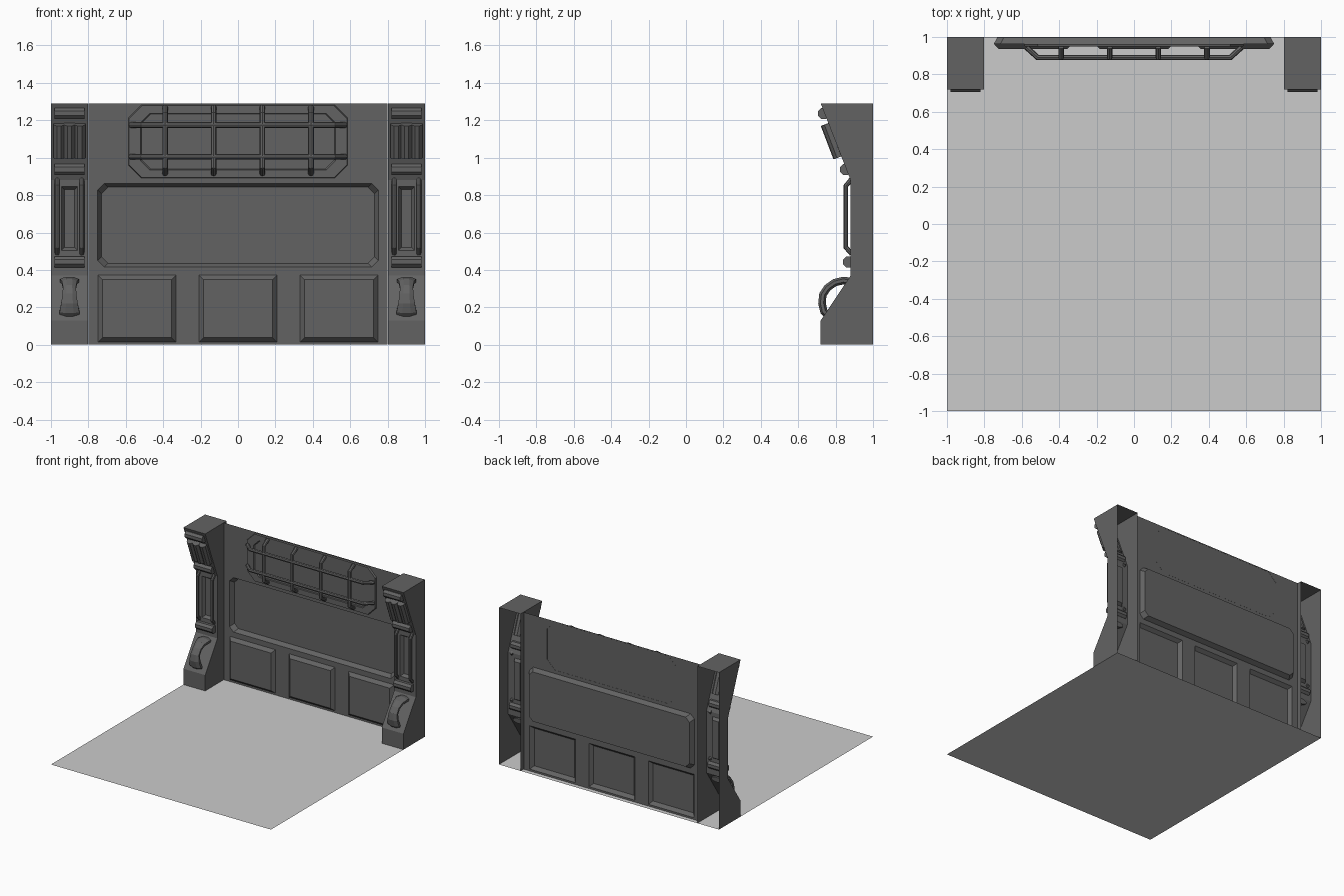
import bpy, bmesh, math
from mathutils import Vector, Matrix

if "Cube" in bpy.data.objects:
    bpy.data.objects.remove(bpy.data.objects["Cube"])

WALL = 0.962


def material(name, v):
    m = bpy.data.materials.new(name)
    m.diffuse_color = (v, v, v, 1)
    m.use_nodes = True
    m.node_tree.nodes["Principled BSDF"].inputs["Base Color"].default_value = m.diffuse_color
    return m


DARK = material("dark_grey", 0.124)
MID = material("floor_grey", 0.56)


def finish(name, bm, mirror=False, mat=DARK):
    me = bpy.data.meshes.new(name)
    bm.to_mesh(me)
    bm.free()
    me.materials.append(mat)
    ob = bpy.data.objects.new(name, me)
    bpy.context.collection.objects.link(ob)
    if mirror:
        ob.modifiers.new("mirror", 'MIRROR')
    return ob


def outline(x0, x1, z0, z1, c=0.0):
    """Rectangle in x/z, with corners cut by c."""
    if c == 0:
        return [(x0, z0), (x1, z0), (x1, z1), (x0, z1)]
    return [(x0 + c, z0), (x1 - c, z0), (x1, z0 + c), (x1, z1 - c),
            (x1 - c, z1), (x0 + c, z1), (x0, z1 - c), (x0, z0 + c)]


def ring(bm, pts, y):
    return [bm.verts.new((x, y, z)) for x, z in pts]


def bridge(bm, a, b):
    for i in range(len(a)):
        j = (i + 1) % len(a)
        bm.faces.new((a[i], a[j], b[j], b[i]))


def plate(bm, outer, y, panels):
    """Flat sheet with bevelled panels pushed in or out: (x0,x1,z0,z1,cut,inset,new_y)."""
    loops = [ring(bm, outer, y)]
    for x0, x1, z0, z1, c, i, ny in panels:
        a = ring(bm, outline(x0, x1, z0, z1, c), y)
        b = ring(bm, outline(x0 + i, x1 - i, z0 + i, z1 - i, c), ny)
        bridge(bm, a, b)
        bm.faces.new(b)
        loops.append(a)
    edges = []
    for lp in loops:
        for i in range(len(lp)):
            v, w = lp[i], lp[(i + 1) % len(lp)]
            edges.append(bm.edges.get((v, w)) or bm.edges.new((v, w)))
    bmesh.ops.triangle_fill(bm, use_beauty=True, edges=edges, normal=(0, -1, 0))


def rods(name, paths, radius):
    cu = bpy.data.curves.new(name, 'CURVE')
    cu.dimensions = '3D'
    cu.bevel_depth = radius
    cu.bevel_resolution = 2
    cu.use_fill_caps = True
    cu.materials.append(DARK)
    for path in paths:
        sp = cu.splines.new('POLY')
        sp.points.add(len(path) - 1)
        for p, co in zip(sp.points, path):
            p.co = (*co, 1)
        sp.use_smooth = False
    ob = bpy.data.objects.new(name, cu)
    bpy.context.collection.objects.link(ob)


# Floor sheet
bm = bmesh.new()
bmesh.ops.create_grid(bm, x_segments=1, y_segments=1, size=1)
finish("floor", bm, mat=MID)

# Wall sheet: long recessed panel above three raised panels
bm = bmesh.new()
panels = [(-0.75, 0.75, 0.415, 0.862, 0.035, 0.02, 0.998)]
panels += [(c - 0.208, c + 0.208, 0.015, 0.372, 0, 0.024, 0.936) for c in (-0.54, 0, 0.54)]
plate(bm, outline(-0.8, 0.8, 0, 1.29), WALL, panels)
finish("wall", bm)

# Eight-sided backing plate with a sunken middle
bm = bmesh.new()
steps = [(0, WALL + 0.001, 0.07), (0.004, 0.948, 0.07), (0.065, 0.948, 0.05), (0.07, 0.956, 0.05)]
prev = None
for i, y, c in steps:
    cur = ring(bm, outline(-0.587 + i, 0.587 - i, 0.89 + i * 0.7, 1.282 - i * 0.7, c), y)
    if prev:
        bridge(bm, prev, cur)
    prev = cur
bm.faces.new(prev)
finish("rack_plate", bm)

# Rack of bent rods
paths = [[(-0.575, 0.945, z), (-0.515, 0.89, z), (0.515, 0.89, z), (0.575, 0.945, z)]
         for z in (1.005, 1.175)]
paths += [[(x, 0.945, 1.27), (x, 0.89, 1.235), (x, 0.89, 0.95), (x, 0.945, 0.915)]
          for x in (-0.39, -0.13, 0.13, 0.39)]
rods("rack_rods", paths, 0.015)

# Pillars: hollow shell, open at the back and the bottom
bm = bmesh.new()
prof = [(1, 0), (0.72, 0), (0.72, 0.13), (0.88, 0.37), (0.88, 0.88), (0.72, 1.29), (1, 1.29)]
sides = [[bm.verts.new((x, y, z)) for y, z in prof] for x in (0.803, 1.0)]
bm.faces.new(sides[0])
bm.faces.new(sides[1][::-1])
for i in (1, 2, 4, 5):
    bm.faces.new((sides[0][i], sides[1][i], sides[1][i + 1], sides[0][i + 1]))
plate(bm, outline(0.803, 1.0, 0.37, 0.88), 0.88, [(0.858, 0.944, 0.505, 0.845, 0, 0.016, 0.905)])
bmesh.ops.remove_doubles(bm, verts=bm.verts[:], dist=0.0005)
finish("pillar", bm, True)


def cylinder(name, items, seg):
    """Prisms from (centre, axis, radius, length)."""
    bm = bmesh.new()
    for centre, axis, r, length in items:
        rot = Vector((0, 0, 1)).rotation_difference(Vector(axis)).to_matrix().to_4x4()
        spin = Matrix.Rotation(math.pi / seg, 4, 'Z')
        bmesh.ops.create_cone(bm, cap_ends=True, segments=seg, radius1=r, radius2=r, depth=length,
                              matrix=Matrix.Translation(centre) @ rot @ spin)
    finish(name, bm, True)


# Cross bars between the pillar sections
cylinder("cross_bars", [((0.901, y, z), (1, 0, 0), 0.032, 0.158)
                        for y, z in ((0.735, 1.237), (0.852, 0.937), (0.869, 0.443))], 8)

# Ribbed block on the leaning upper face
slope = Vector((0, -0.16, 0.42)).normalized()
cylinder("ribs", [((x, 0.785 - d, 1.091), slope, 0.031, 0.19)
                  for x, d in ((0.845, 0), (0.901, 0.004), (0.957, 0))], 8)

# Upright guard rods on the middle section
rods("guard_rods", [[(s * x, 0.885, 0.885), (s * x, 0.855, 0.85), (s * x, 0.855, 0.52), (s * x, 0.885, 0.487)]
                    for s in (-1, 1) for x in (0.835, 0.967)], 0.013)

# Curved grab handle: flattened section swept along an arc
bm = bmesh.new()
arc = [(0.885, 0.338, 0.055), (0.84, 0.343, 0.054), (0.795, 0.332, 0.044), (0.757, 0.305, 0.038),
       (0.732, 0.268, 0.04), (0.727, 0.222, 0.048), (0.737, 0.178, 0.057), (0.765, 0.15, 0.057)]
rings = []
for k, (y, z, w) in enumerate(arc):
    a, b = arc[max(k - 1, 0)], arc[min(k + 1, len(arc) - 1)]
    t = Vector((0, b[0] - a[0], b[1] - a[1])).normalized()
    n = Vector((0, -t.z, t.y))
    rings.append([bm.verts.new(Vector((0.901 + w * math.cos(q), y, z)) + n * 0.022 * math.sin(q))
                  for q in (math.pi / 8 + j * math.pi / 4 for j in range(8))])
for a, b in zip(rings, rings[1:]):
    bridge(bm, a, b)
bm.faces.new(rings[0])
bm.faces.new(rings[-1])
bmesh.ops.recalc_face_normals(bm, faces=bm.faces[:])
finish("grab_handle", bm, True)
